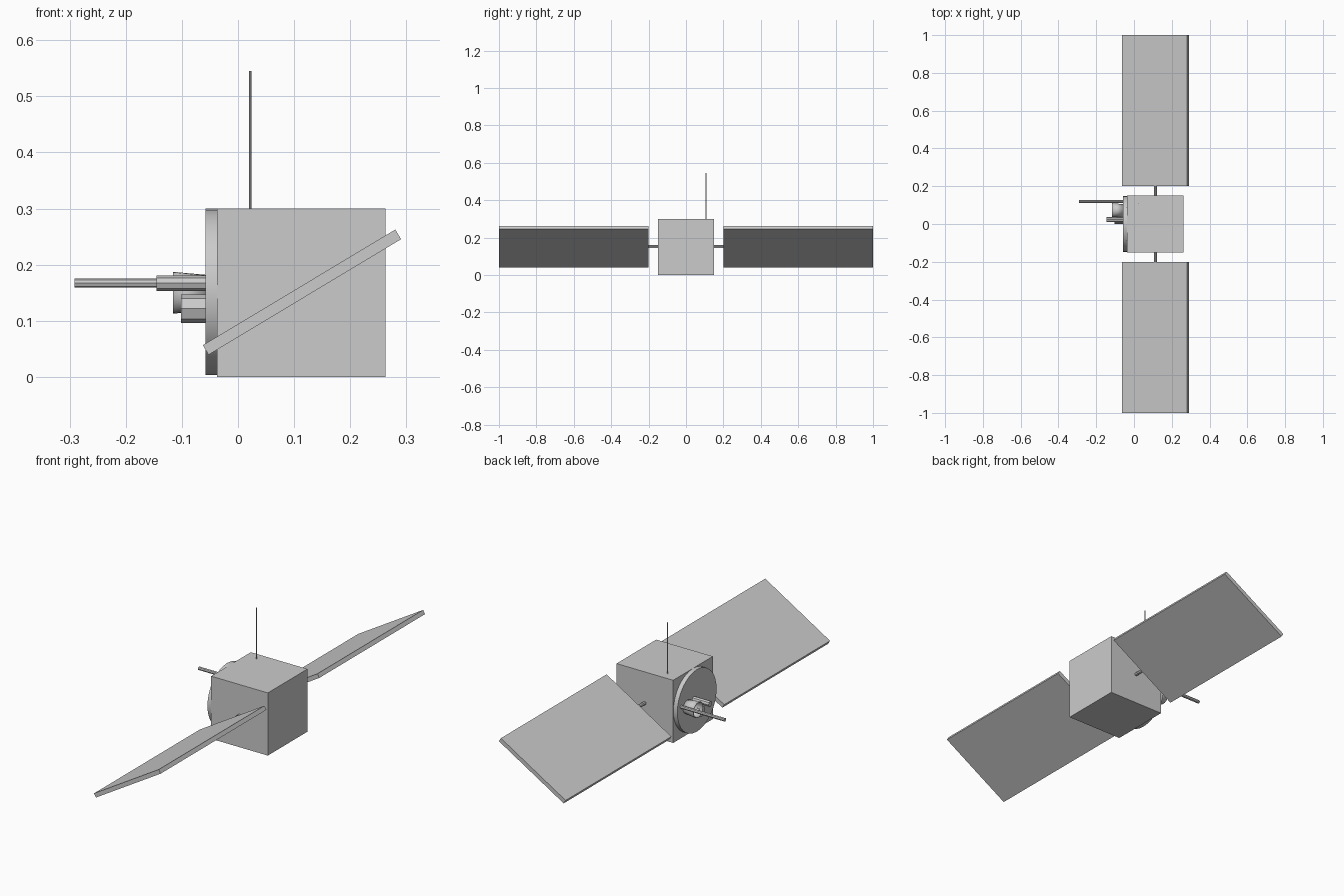
import bpy
from math import pi, radians

if "Cube" in bpy.data.objects:
    bpy.data.objects.remove(bpy.data.objects["Cube"])


def box(name, loc, size, rot=(0, 0, 0)):
    bpy.ops.mesh.primitive_cube_add(size=1, location=loc, rotation=rot)
    ob = bpy.context.object
    ob.name = name
    ob.scale = size
    bpy.ops.object.transform_apply(location=False, rotation=False, scale=True)
    return ob


def tube(name, loc, r1, r2, length, axis='Z', sides=8, caps='NGON'):
    # axis 'X' points the r2 end towards -x
    rot = {'X': (0, -pi / 2, 0), 'Y': (pi / 2, 0, 0), 'Z': (0, 0, 0)}[axis]
    bpy.ops.mesh.primitive_cone_add(vertices=sides, radius1=r1, radius2=r2, depth=length,
                                    end_fill_type=caps, location=loc, rotation=rot)
    ob = bpy.context.object
    ob.name = name
    return ob


def smooth(ob):
    bpy.context.view_layer.objects.active = ob
    bpy.ops.object.shade_smooth_by_angle(angle=radians(30))


BACK = -0.058   # outer face of the round plate

# main body
box("body", (0.113, 0, 0.15), (0.3, 0.3, 0.3))

# round plate on the -x side
smooth(tube("round_plate", (-0.0465, 0, 0.1515), 0.1485, 0.1485, 0.023, 'X', 32))

# tilted solar panels and their struts, mirrored across y
for side, label in ((-1, "front"), (1, "back")):
    box(label + "_solar_panel", (0.114, side * 0.6, 0.151), (0.4, 0.8, 0.02),
        (0, radians(-31), 0))
    tube(label + "_panel_strut", (0.114, side * 0.18, 0.151), 0.008, 0.008, 0.08, 'Y')

# whip antenna on top
tube("whip_antenna", (0.022, 0.107, 0.42), 0.0022, 0.0022, 0.25)

# instruments on the plate: name, tip x, y, z, radius
for name, tip, y, z, r in (("long_probe", -0.291, 0.12, 0.167, 0.008),
                           ("sensor_barrel", -0.145, 0.023, 0.167, 0.0137),
                           ("short_barrel", -0.102, 0.026, 0.1215, 0.0255)):
    length = BACK + 0.005 - tip
    tube(name, (tip + length / 2, y, z), r, r, length, 'X')

# flared open horn
horn = tube("horn", (-0.087, 0.073, 0.15), 0.032, 0.0373, 0.058, 'X', 24, 'NOTHING')
wall = horn.modifiers.new("wall", 'SOLIDIFY')
wall.thickness = 0.003
wall.offset = -1
smooth(horn)
